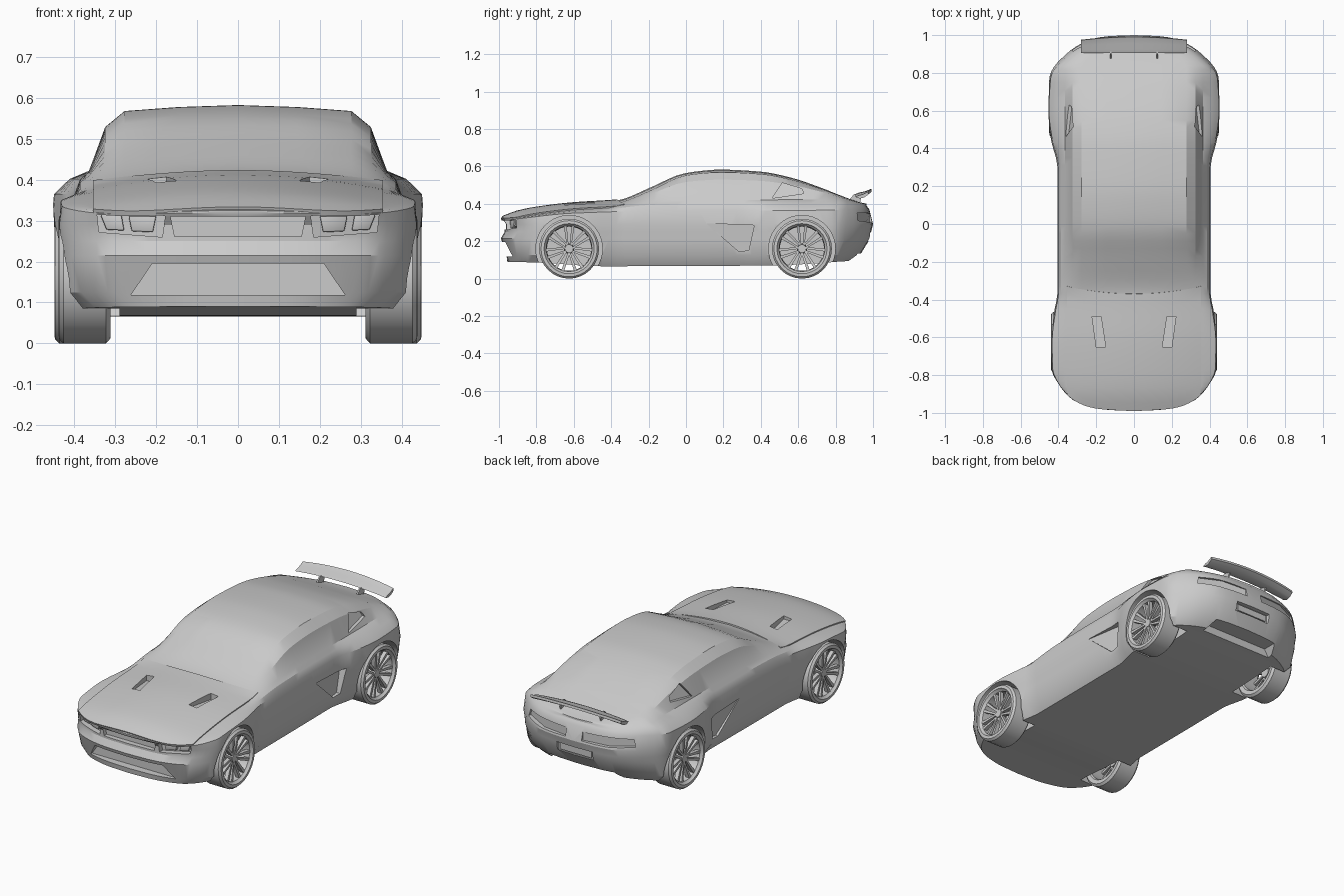
import bpy, bmesh, math
from mathutils import Vector, Matrix

if "Cube" in bpy.data.objects:
    bpy.data.objects.remove(bpy.data.objects["Cube"])


def curve(*keys):
    """Smooth monotone interpolation through (y, value) keys."""
    n = len(keys)
    sl = [(keys[i + 1][1] - keys[i][1]) / (keys[i + 1][0] - keys[i][0]) for i in range(n - 1)]
    tan = [sl[0]] + [2 * a * b / (a + b) if a * b > 0 else 0 for a, b in zip(sl, sl[1:])] + [sl[-1]]

    def f(y):
        y = min(max(y, keys[0][0]), keys[-1][0])
        i = 0
        while i < n - 2 and y > keys[i + 1][0]:
            i += 1
        h = keys[i + 1][0] - keys[i][0]
        t = (y - keys[i][0]) / h
        return ((1 + 2 * t) * (1 - t) ** 2 * keys[i][1] + t * (1 - t) ** 2 * h * tan[i]
                + t * t * (3 - 2 * t) * keys[i + 1][1] + t * t * (t - 1) * h * tan[i + 1])
    return f


def finish(name, bm, angle=30):
    bmesh.ops.remove_doubles(bm, verts=bm.verts, dist=1e-5)
    bmesh.ops.dissolve_degenerate(bm, edges=bm.edges, dist=1e-6)
    bmesh.ops.recalc_face_normals(bm, faces=bm.faces)
    me = bpy.data.meshes.new(name)
    bm.to_mesh(me)
    bm.free()
    ob = bpy.data.objects.new(name, me)
    bpy.context.collection.objects.link(ob)
    smooth(ob, angle)
    return ob


def smooth(ob, angle=30):
    bpy.ops.object.select_all(action='DESELECT')
    ob.select_set(True)
    bpy.context.view_layer.objects.active = ob
    bpy.ops.object.shade_smooth_by_angle(angle=math.radians(angle))


def apply_all(ob):
    bpy.context.view_layer.objects.active = ob
    for m in list(ob.modifiers):
        bpy.ops.object.modifier_apply(modifier=m.name)


def grid(bm, rows, closed=False):
    vs = [[bm.verts.new(p) for p in r] for r in rows]
    for a, b in zip(vs, vs[1:]):
        for j in range(len(a) if closed else len(a) - 1):
            k = (j + 1) % len(a)
            bm.faces.new((a[j], a[k], b[k], b[j]))
    return vs


def prism(name, pts, vec, mirror=True, bevel=0):
    """Extrude a polygon along vec, optionally copied to the other side."""
    bm = bmesh.new()
    for s in ((1, -1) if mirror else (1,)):
        m = Matrix.Diagonal((s, 1, 1))
        rows = [[m @ Vector(p) for p in pts], [m @ (Vector(p) + Vector(vec)) for p in pts]]
        for ring in grid(bm, rows, True):
            bm.faces.new(ring)
    if bevel:
        bmesh.ops.bevel(bm, geom=bm.edges[:], offset=bevel, segments=2, affect='EDGES', profile=0.5)
    return finish(name, bm)


def cut(cutter, *targets):
    for t in targets:
        m = t.modifiers.new("cut", 'BOOLEAN')
        m.object, m.operation, m.solver = cutter, 'DIFFERENCE', 'EXACT'
        apply_all(t)
    cutter.hide_render = True
    bpy.data.objects.remove(cutter)


# Plan half width, roofline, shoulder height, belt height, floor height, cabin weight
W = curve((-.99, 0), (-.985, .13), (-.972, .22), (-.95, .29), (-.93, .33), (-.9, .365), (-.83, .415),
          (-.77, .437), (-.62, .44), (-.45, .42), (-.37, .406), (.3, .406), (.45, .44), (.6, .457), (.78, .447),
          (.83, .425), (.88, .38), (.92, .335), (.955, .28), (.98, .22), (.995, .13), (1, 0))
roof = curve((-.99, .325), (-.9, .358), (-.8, .378), (-.6, .402), (-.37, .417), (-.34, .424), (-.18, .492),
             (-.02, .56), (.08, .576), (.18, .583), (.4, .572), (.55, .543), (.8, .458), (.92, .42), (1, .4))
shoulder = curve((-.99, .31), (-.9, .32), (-.6, .35), (0, .365), (.6, .365), (1, .37))
belt_cabin = curve((-.37, .385), (-.2, .41), (.1, .42), (.75, .422), (.9, .405), (1, .39))
floor_z = curve((-.99, .09), (-.78, .085), (-.45, .066), (.45, .07), (.85, .09), (1, .095))
cabin = curve((-.4, 0), (-.3, .45), (0, 1), (1, 1))


def hood_z(x, y):
    return roof(y) - .035 * (x / .355) ** 2


def section(y):
    w = W(y)
    xb = min(.365, .9 * w)
    zt, zs, c = roof(y), shoulder(y), cabin(y)
    zb = hood_z(xb, y) if y < -.37 else min(belt_cabin(y), zt)
    f1, f2 = .2 + .47 * c, .42 + .49 * c
    e = min(max((abs(y) - .75) / .22, 0), 1)
    pts = [(0, floor_z(y), .035, .1), (.88 * w, floor_z(y), .035, .1), (.965 * w, .125, .03, .07),
           (.985 * w, .215, 0, .015), (.99 * w, .25, .02, .01), (w, .29, .02, 0),
           (.985 * w, zs, .005, .02), ((.985 * w + xb) / 2 + .01 * w, zs + .65 * (zb - zs), 0, .03),
           (xb, zb, 0, .035), (.89 * xb, zb + f1 * (zt - zb), 0, .035),
           (.76 * xb, zb + f2 * (zt - zb), 0, .035), (.4 * xb, zb + (.82 + .15 * c) * (zt - zb), 0, .035),
           (0, zt, 0, .035)]
    return [(x, y + f * e if y < 0 else y - r * e, z) for x, z, f, r in pts]


# Body shell
ys = [-.99, -.988, -.985, -.979, -.972, -.961, -.95, -.94, -.93, -.915, -.9, -.88, -.86, -.83, -.8]
ys += [-.77 + i * .04 for i in range(39)]
ys += [.78, .805, .83, .855, .88, .9, .92, .938, .955, .968, .98, .988, .995, .998, 1]
bm = bmesh.new()
for s in (1, -1):
    grid(bm, [[(s * x, y, z) for x, y, z in section(v)] for v in ys])
body = finish("body", bm)

# Hood panel
bm = bmesh.new()
rows = []
for i in range(25):
    u = -1 + i / 12
    y0, y1 = -.985 + .08 * u ** 4, -.37 + .04 * u * u
    rows.append([(.355 * u, y0 + (y1 - y0) * j / 16, hood_z(.355 * u, y0 + (y1 - y0) * j / 16) + .007)
                 for j in range(17)])
grid(bm, rows)
hood = finish("hood", bm)
if hood.data.polygons[0].normal.z < 0:
    hood.data.flip_normals()
m = hood.modifiers.new("thick", 'SOLIDIFY')
m.thickness, m.offset = .014, -1
apply_all(hood)

# Wheel arches
AXLES = ((-.625, .375), (.62, .385))
for y, _ in AXLES:
    ring = [(.29, y + .178 * math.cos(a), .16 + .178 * math.sin(a))
            for a in (math.tau * i / 40 for i in range(40))]
    cut(prism("arch_cutter", ring, (.3, 0, 0)), body)

# Hood vents
cut(prism("hood_vent_cutter", [(.15, -.65, .38), (.2, -.65, .38), (.222, -.49, .372), (.175, -.49, .372)],
          (0, 0, .1)), body, hood)

# Door scoops and quarter windows
cut(prism("scoop_cutter", [(.403, .11, .295), (.375, .365, .285), (.375, .335, .15), (.38, .28, .147)],
          (.2, 0, 0)), body)
cut(prism("quarter_window_cutter", [(.348, .46, .43), (.328, .63, .455), (.318, .62, .48), (.306, .515, .512)],
          (.2, 0, 0)), body)

# Front intake, upper grille, headlight pockets
cut(prism("intake_cutter", [(-.21, -.915, .195), (.21, -.915, .195), (.262, -.915, .118), (-.262, -.915, .118)],
          (0, -.2, 0), False), body)
cut(prism("grille_cutter", [(-.165, -.94, .31), (.165, -.94, .31), (.155, -.94, .262), (-.155, -.94, .262)],
          (0, -.2, 0), False), body)


def lamp_y(x):
    return -.935 + (x - .17) * .32


def lamp_poly(pts, dy=0):
    return [(x, lamp_y(x) + dy, z) for x, z in pts]


cut(prism("headlight_cutter", lamp_poly([(.178, .312), (.345, .318), (.34, .272), (.185, .26)]),
          (0, -.2, 0)), body)
for nm, pts in (("inner", [(.2, .312), (.268, .312), (.26, .274), (.208, .272)]),
                ("outer", [(.285, .314), (.337, .316), (.322, .278), (.278, .276)])):
    prism(nm + "_headlights", lamp_poly(pts, .005), (0, -.022, 0), bevel=.004)

# Rear: plate recess, tail lights, diffuser
cut(prism("plate_cutter", [(-.11, .965, .2), (.11, .965, .2), (.11, .965, .25), (-.11, .965, .25)],
          (0, .2, 0), False), body)
prism("rear_plate", [(-.095, .96, .207), (.095, .96, .207), (.095, .96, .243), (-.095, .96, .243)],
      (0, .012, 0), False)
cut(prism("tail_cutter", [(.05, .98, .345), (.2, .963, .35), (.32, .905, .35), (.33, .9, .31), (.2, .963, .3),
                          (.05, .983, .3)], (0, .2, 0)), body)
cut(prism("diffuser_cutter", [(-.25, .84, .05), (.25, .84, .05), (.2, .84, .135), (-.2, .84, .135)],
          (0, .3, 0), False), body)
smooth(body, 28)
smooth(hood)

# Spoiler and its posts
bm = bmesh.new()
rows = []
for i in range(17):
    u = -1 + i / 8
    k, drop = 1 - .2 * u * u, -.016 * u * u
    rows.append([(.28 * u, .905 + d * k, z + drop) for d, z in
                 ((0, .452), (.03, .444), (.06, .45), (.088, .466), (.085, .48), (.05, .466), (.02, .46))])
vs = grid(bm, rows, True)
bm.faces.new(vs[0])
bm.faces.new(vs[-1])
finish("spoiler", bm, 40)
prism("spoiler_posts", [(.12, .86, .41), (.12, .93, .4), (.12, .94, .452), (.12, .9, .452)], (.008, 0, 0))


# Wheels: tyre ring, rim lip, paired spokes, hub
def wheel(name, x, y, side):
    bm = bmesh.new()
    tyre = [(-.06, .125), (-.063, .148), (-.052, .16), (.052, .16), (.063, .15), (.064, .134),
            (.056, .129), (.05, .122), (-.05, .118)]
    grid(bm, [[(p, r * math.cos(a), r * math.sin(a)) for p, r in tyre]
              for a in (math.tau * i / 32 for i in range(33))], True)
    for i in range(7):
        for t in (-1, 1):
            m = Matrix.Rotation(math.tau * i / 7 + math.pi / 2, 3, 'X')
            ring = [(t * .003, .018), (t * .013, .018), (t * .029, .127), (t * .013, .127)]
            fs = grid(bm, [[m @ Vector((px - (.014 if r < .1 else 0), r, w)) for w, r in ring]
                           for px in (.03, .052)], True)
            for f in fs:
                bm.faces.new(f)
    bmesh.ops.create_cone(bm, cap_ends=True, segments=16, radius1=.028, radius2=.022, depth=.04,
                          matrix=Matrix.Translation((.022, 0, 0)) @ Matrix.Rotation(math.pi / 2, 4, 'Y'))
    bmesh.ops.transform(bm, matrix=Matrix.Translation((side * x, y, .16)) @ Matrix.Diagonal((side, 1, 1, 1)),
                        verts=bm.verts)
    finish(name, bm)


for (y, x), end in zip(AXLES, ("front", "rear")):
    for side, lr in ((1, "right"), (-1, "left")):
        wheel(f"{end}_{lr}_wheel", x, y, side)
